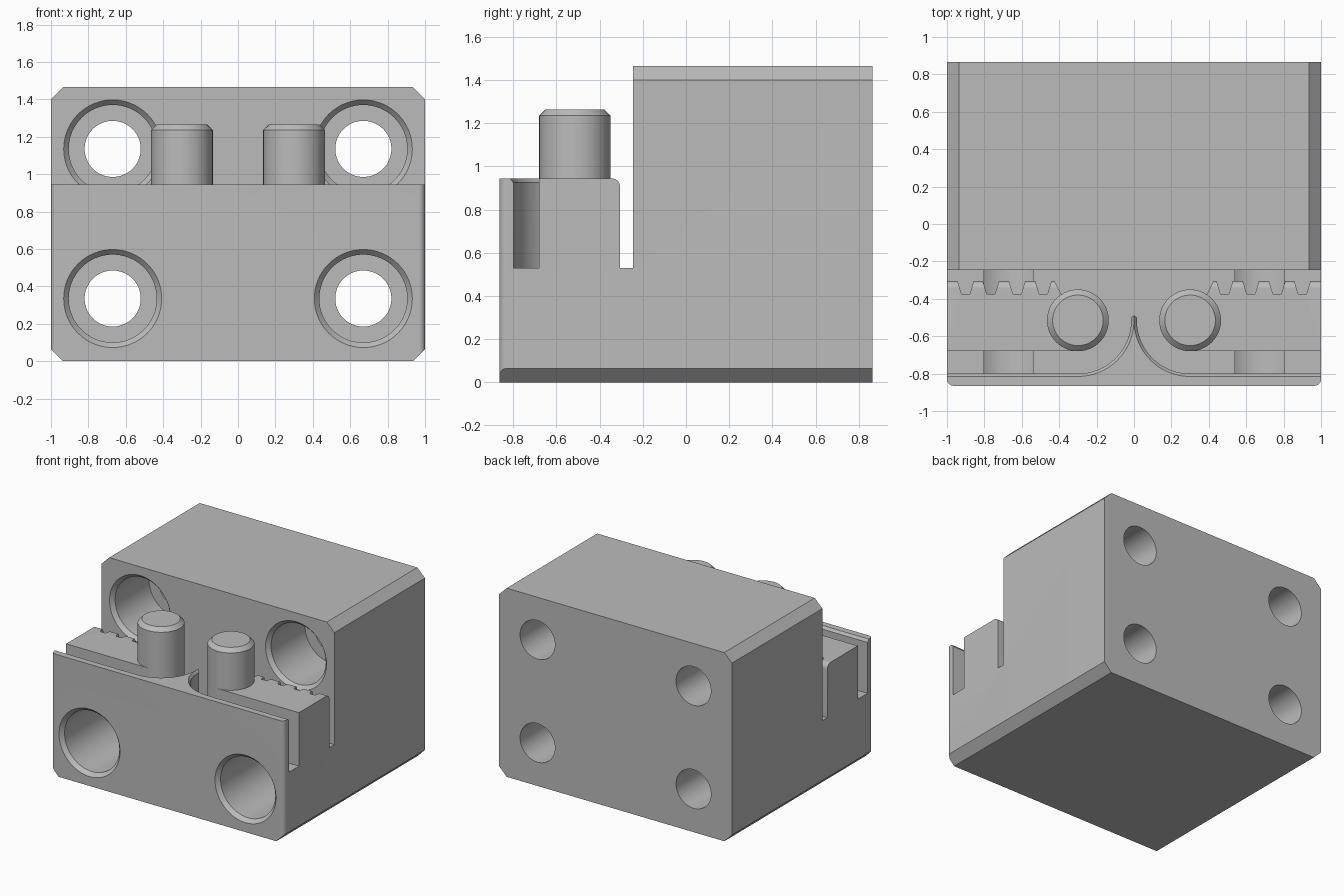
import bpy
import bmesh
from math import sin, cos, radians

cube = bpy.data.objects.get("Cube")
if cube:
    bpy.data.objects.remove(cube, do_unlink=True)

grey = bpy.data.materials.new("plain grey")
grey.use_nodes = True
grey.diffuse_color = (0.5, 0.5, 0.5, 1)
grey.node_tree.nodes["Principled BSDF"].inputs["Base Color"].default_value = (0.5, 0.5, 0.5, 1)

# Main dimensions
FRONT, BACK, STEP = -0.865, 0.865, -0.245
TOP, LEDGE, FLOOR = 1.465, 0.945, 0.53
PIN_X, PIN_Y, PIN_R = 0.3, -0.515, 0.165
CH = 0.065


def loft(name, loops):
    """Closed solid through a list of equal-length point loops."""
    bm = bmesh.new()
    rings = [[bm.verts.new(p) for p in loop] for loop in loops]
    n = len(rings[0])
    for a, b in zip(rings, rings[1:]):
        for i in range(n):
            j = (i + 1) % n
            bm.faces.new((a[i], a[j], b[j], b[i]))
    bm.faces.new(rings[0][::-1])
    bm.faces.new(rings[-1])
    bmesh.ops.recalc_face_normals(bm, faces=bm.faces)
    mesh = bpy.data.meshes.new(name)
    bm.to_mesh(mesh)
    bm.free()
    mesh.materials.append(grey)
    obj = bpy.data.objects.new(name, mesh)
    bpy.context.collection.objects.link(obj)
    return obj


def place(pts, axis, t):
    put = {"x": lambda a, b: (t, a, b), "y": lambda a, b: (a, t, b), "z": lambda a, b: (a, b, t)}[axis]
    return [put(a, b) for a, b in pts]


def prism(name, pts, axis, lo, hi):
    return loft(name, [place(pts, axis, lo), place(pts, axis, hi)])


def arc(cx, cy, r, a0, a1, n):
    angles = [radians(a0 + (a1 - a0) * i / n) for i in range(n + 1)]
    return [(cx + r * cos(a), cy + r * sin(a)) for a in angles]


def circle(cx, cy, r, n=64):
    return arc(cx, cy, r, 0, 360 - 360 / n, n - 1)


def mirrored(pts, s):
    return [(s * x, y) for x, y in pts]


def select_only(obj):
    bpy.ops.object.select_all(action="DESELECT")
    obj.select_set(True)
    bpy.context.view_layer.objects.active = obj


def cut(obj, cutter):
    cutter.hide_render = True
    mod = obj.modifiers.new("cut", "BOOLEAN")
    mod.operation, mod.solver, mod.object = "DIFFERENCE", "EXACT", cutter
    select_only(obj)
    bpy.ops.object.modifier_apply(modifier=mod.name)
    bpy.data.objects.remove(cutter, do_unlink=True)


# Block with four chamfered long edges
section = [(-1 + CH, 0), (1 - CH, 0), (1, CH), (1, TOP - CH),
           (1 - CH, TOP), (-1 + CH, TOP), (-1, TOP - CH), (-1, CH)]
body = prism("body", section, "y", FRONT, BACK)

# Lowered front ledge
cut(body, prism("step_cutter", [(-2, -2), (2, -2), (2, STEP), (-2, STEP)], "z", LEDGE, 2))

# Belt channel: toothed rear slot, loop round each pin, front slot and central cusp
half = [(1.1, STEP), (1.1, -0.305)]
for c in (0.9, 0.765, 0.625, 0.485):
    half += [(c + 0.043, -0.305), (c + 0.022, -0.375), (c - 0.022, -0.375), (c - 0.043, -0.305)]
half += [(0.425, -0.305), (0.39, -0.375)]
half += arc(PIN_X, PIN_Y, PIN_R - 0.005, 62, 270, 24)
half += [(PIN_X, -0.68), (1.1, -0.68), (1.1, -0.8)]
half += arc(PIN_X, PIN_Y, 0.285, 270, 177, 24)
channel = half + [(0, -0.488)] + mirrored(half, -1)[::-1]
cut(body, prism("channel_cutter", channel, "z", FLOOR, 1.1))

# Rounded top edge along the toothed wall
lip = arc(-0.345, 0.905, 0.04, 90, 0, 8) + [(-0.26, 0.905), (-0.26, 1), (-0.345, 1)]
cut(body, prism("lip_cutter", lip, "x", -1.1, 1.1))

for s in (-1, 1):
    # Bevelled upper edge of the front wall and cusp
    def band(r):
        inner = arc(PIN_X, PIN_Y, 0.2, 175, 270, 24)
        outer = arc(PIN_X, PIN_Y, r, 270, 175, 24)
        return mirrored(inner + [(1.1, PIN_Y - 0.2), (1.1, PIN_Y - r)] + outer, s)
    cut(body, loft("bevel_cutter", [place(band(0.27), "z", 0.905), place(band(0.315), "z", 0.965)]))

    # Rounded front vertical corners
    corner = arc(0.965, FRONT + 0.035, 0.035, 0, -90, 8) + [(0.965, -1), (1.1, -1), (1.1, FRONT + 0.035)]
    cut(body, prism("corner_cutter", mirrored(corner, s), "z", -0.1, 1.1))

    # Counterbored screw holes with chamfered mouths
    for z, face in ((0.335, FRONT), (1.135, STEP)):
        steps = [(0.28, face - 0.02), (0.235, face + 0.03), (0.235, 0.2), (0.15, 0.2), (0.15, 1)]
        cut(body, loft("bore_cutter", [place(circle(s * 0.67, z, r), "y", y) for r, y in steps]))

    # Chamfered pin
    steps = [(PIN_R, FLOOR - 0.02), (PIN_R, 1.235), (PIN_R - 0.03, 1.265)]
    pin = loft("left_pin" if s > 0 else "right_pin",
               [place(circle(s * PIN_X, PIN_Y, r), "z", z) for r, z in steps])
    select_only(pin)
    bpy.ops.object.shade_smooth_by_angle(angle=radians(30))

select_only(body)
bpy.ops.object.shade_smooth_by_angle(angle=radians(30))
